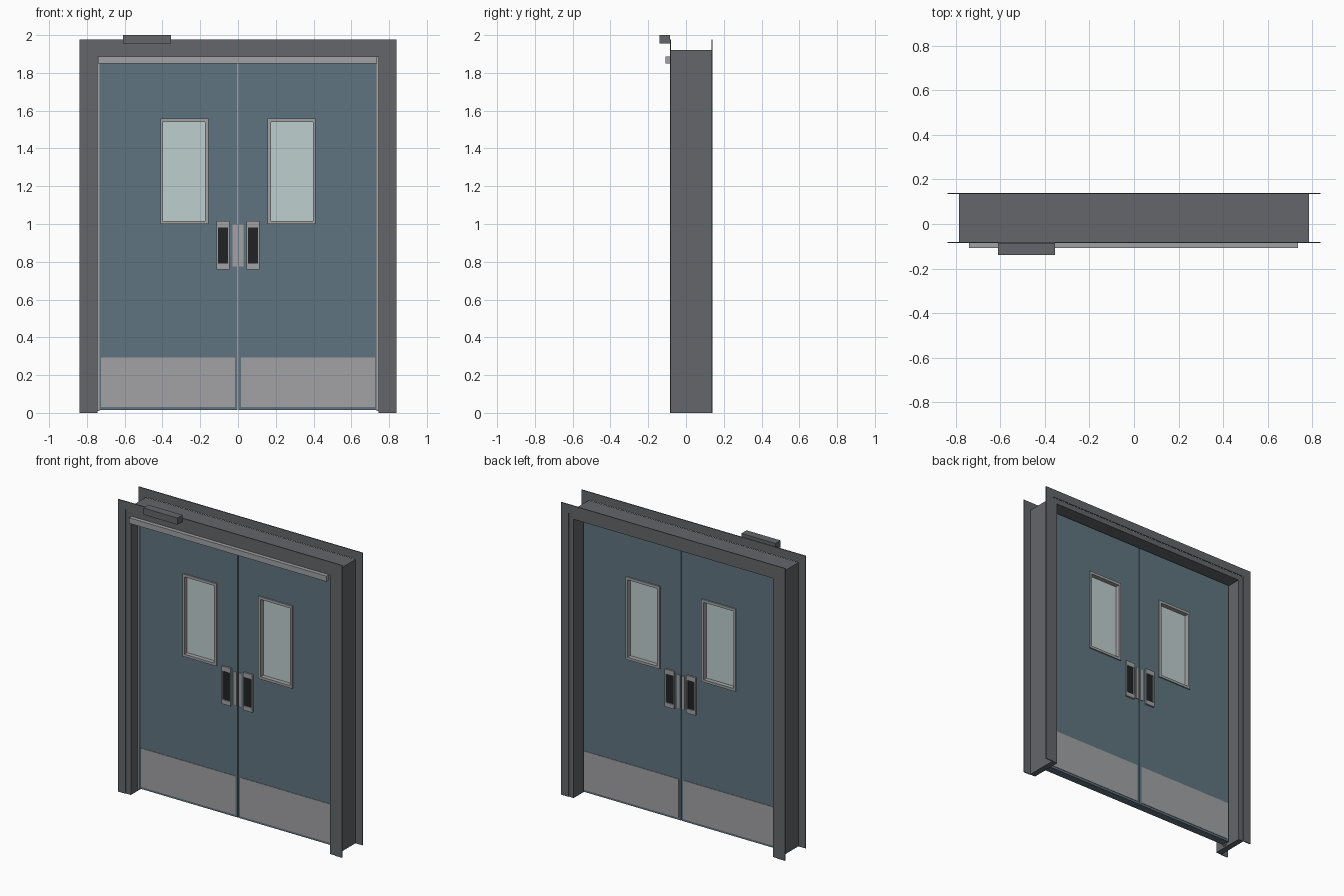
import bpy, bmesh

if "Cube" in bpy.data.objects:
    bpy.data.objects.remove(bpy.data.objects["Cube"])


def material(name, rgb):
    m = bpy.data.materials.new(name)
    m.diffuse_color = (*rgb, 1)
    m.use_nodes = True
    m.node_tree.nodes["Principled BSDF"].inputs["Base Color"].default_value = m.diffuse_color
    return m


FRAME = material("dark_grey_paint", (0.125, 0.132, 0.142))
DOOR = material("blue_grey_paint", (0.115, 0.175, 0.215))
STEEL = material("steel", (0.36, 0.365, 0.375))
GLASS = material("pale_glass", (0.52, 0.62, 0.62))
BLACK = material("black", (0.015, 0.016, 0.018))


def band(name, outer, inner, y0, y1, mat, closed=True):
    """Flat band between two matching (x, z) outlines, given thickness in y."""
    bm = bmesh.new()
    rows = [[bm.verts.new((x, y, z)) for x, z in line]
            for line, y in ((outer, y0), (inner, y0), (inner, y1), (outer, y1))]
    n = len(outer)
    for i in range(n if closed else n - 1):
        j = (i + 1) % n
        for a in range(4):
            b = (a + 1) % 4
            bm.faces.new((rows[a][i], rows[a][j], rows[b][j], rows[b][i]))
    if not closed:
        bm.faces.new([r[0] for r in rows])
        bm.faces.new([r[-1] for r in rows])
    finish(name, bm, mat)


def box(name, x0, x1, y0, y1, z0, z1, mat):
    bm = bmesh.new()
    bmesh.ops.create_cube(bm, size=1)
    for v in bm.verts:
        v.co = ((x0 + x1) / 2 + v.co.x * abs(x1 - x0),
                (y0 + y1) / 2 + v.co.y * abs(y1 - y0),
                (z0 + z1) / 2 + v.co.z * abs(z1 - z0))
    finish(name, bm, mat)


def finish(name, bm, mat):
    bmesh.ops.recalc_face_normals(bm, faces=bm.faces)
    me = bpy.data.meshes.new(name)
    bm.to_mesh(me)
    bm.free()
    me.materials.append(mat)
    bpy.context.collection.objects.link(bpy.data.objects.new(name, me))


def rect(x0, x1, z0, z1):
    return [(x0, z0), (x1, z0), (x1, z1), (x0, z1)]


def arch(x, z):
    return [(-x, 0), (-x, z), (x, z), (x, 0)]


# Frame lining and the thin wall flanges front and back
band("frame_lining", arch(0.785, 1.92), arch(0.745, 1.885), -0.082, 0.136, FRAME, False)
band("front_flange", arch(0.838, 1.978), arch(0.782, 1.922), -0.086, -0.08, FRAME, False)
band("back_flange", arch(0.838, 1.978), arch(0.782, 1.922), 0.134, 0.14, FRAME, False)

# Closer box and overhead rail
box("operator_box", -0.61, -0.355, -0.14, -0.085, 1.955, 2.0, FRAME)
box("overhead_rail", -0.74, 0.737, -0.108, -0.082, 1.85, 1.887, STEEL)

Y0, Y1 = 0.0, 0.052   # door leaf front and back
FACES = (("front", Y0, -1), ("back", Y1, 1))

for s, side in ((-1, "left"), (1, "right")):
    # Leaf with window opening, jamb seal
    band(side + "_leaf", rect(s * 0.002, s * 0.732, 0.015, 1.878),
         rect(s * 0.172, s * 0.398, 1.015, 1.542), Y0, Y1, DOOR)
    box(side + "_jamb_seal", s * 0.733, s * 0.746, -0.005, 0.02, 0.01, 1.885, STEEL)

    # Window
    band(side + "_window_frame", rect(s * 0.156, s * 0.411, 1.0, 1.558),
         rect(s * 0.174, s * 0.396, 1.017, 1.54), Y0 - 0.008, Y1 + 0.008, STEEL)
    box(side + "_glass", s * 0.173, s * 0.397, 0.022, 0.03, 1.016, 1.541, GLASS)

    # Hardware on both faces of the leaf
    for face, y, d in FACES:
        tag = f"{side}_{face}_"
        box(tag + "kick_plate", s * 0.017, s * 0.725, y, y + d * 0.003, 0.03, 0.292, STEEL)
        band(tag + "pull_frame", rect(s * 0.046, s * 0.115, 0.76, 1.015),
             rect(s * 0.054, s * 0.106, 0.79, 0.982), y, y + d * 0.012, STEEL)
        box(tag + "pull_pocket", s * 0.053, s * 0.107, y, y + d * 0.005, 0.789, 0.983, BLACK)
        box(tag + "edge_plate", s * 0.006, s * 0.028, y, y + d * 0.005, 0.775, 0.998, STEEL)
